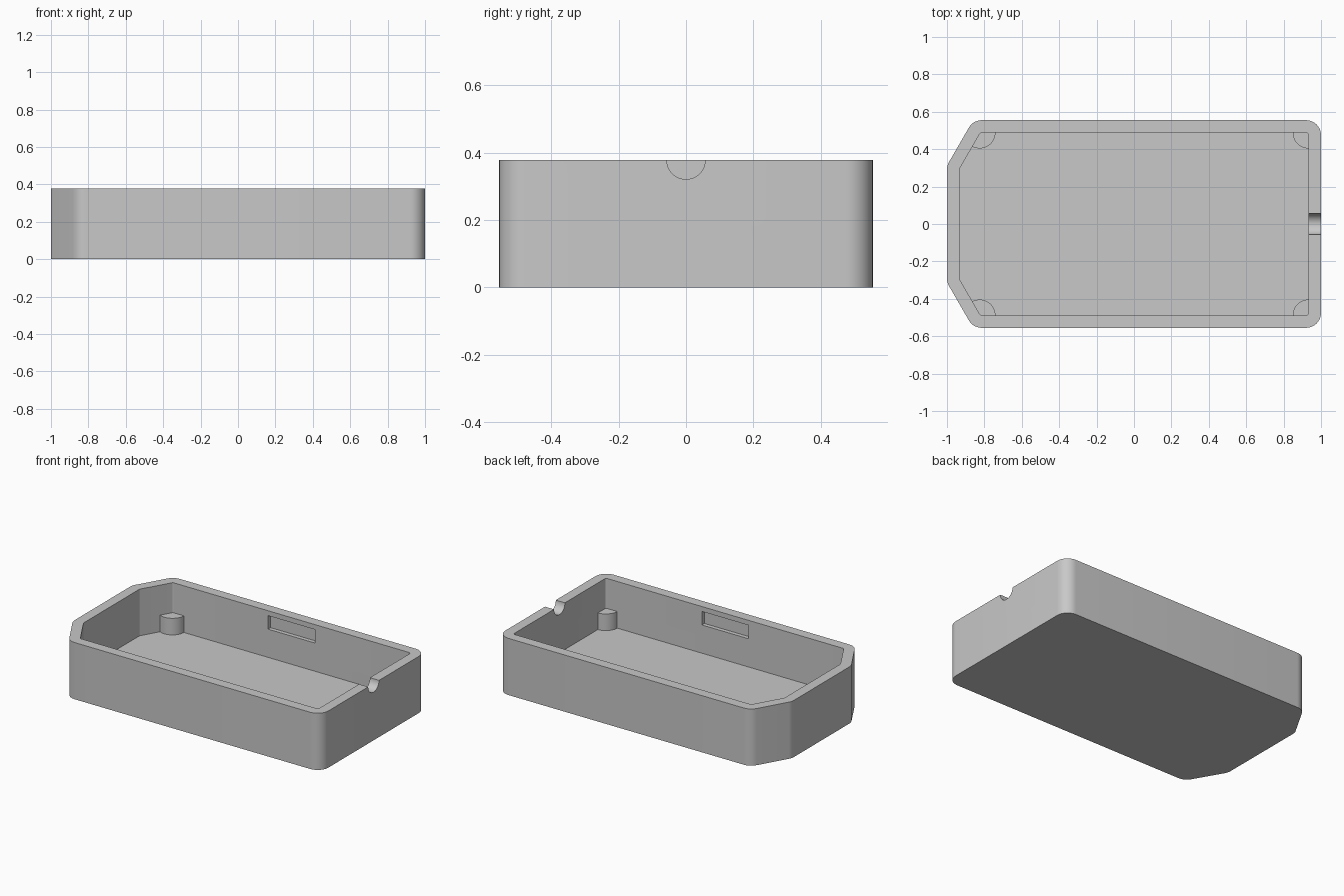
import bpy
import bmesh
import math
from mathutils import Vector, Matrix

if "Cube" in bpy.data.objects:
    bpy.data.objects.remove(bpy.data.objects["Cube"])

HEIGHT, WALL, FLOOR, RADIUS = 0.378, 0.067, 0.067, 0.08
HALF_Y = 0.555
POST_TOP = 0.178
INNER_X, INNER_Y = 1 - WALL, HALF_Y - WALL

grey = bpy.data.materials.new("plain grey")
grey.use_nodes = True
grey.diffuse_color = (0.58, 0.58, 0.58, 1)
grey.node_tree.nodes["Principled BSDF"].inputs["Base Color"].default_value = grey.diffuse_color

# Sharp corners of the case plan, counter-clockwise
CORNERS = [Vector(c) for c in ((1, -HALF_Y), (1, HALF_Y), (-0.86, HALF_Y),
                               (-1, 0.3125), (-1, -0.3125), (-0.86, -HALF_Y))]


def rounded_outline(inset, steps=10):
    """Filleted plan, moved inward by inset with concentric corner arcs."""
    points = []
    for i, corner in enumerate(CORNERS):
        before = (corner - CORNERS[i - 1]).normalized()
        after = (CORNERS[(i + 1) % len(CORNERS)] - corner).normalized()
        turn = math.acos(before.dot(after))
        centre = corner + (after - before).normalized() * RADIUS / math.cos(turn / 2)
        start = math.atan2(-before.x, before.y)
        for k in range(steps + 1):
            a = start + turn * k / steps
            points.append(centre + (RADIUS - inset) * Vector((math.cos(a), math.sin(a))))
    return points


def finish(name, bm):
    bmesh.ops.recalc_face_normals(bm, faces=bm.faces)
    mesh = bpy.data.meshes.new(name)
    bm.to_mesh(mesh)
    bm.free()
    mesh.materials.append(grey)
    obj = bpy.data.objects.new(name, mesh)
    bpy.context.collection.objects.link(obj)
    return obj


def prism(name, inset, z0, z1):
    bm = bmesh.new()
    base = bm.faces.new([bm.verts.new((p.x, p.y, z0)) for p in rounded_outline(inset)])
    top = bmesh.ops.extrude_face_region(bm, geom=[base])["geom"]
    bmesh.ops.translate(bm, vec=(0, 0, z1 - z0),
                        verts=[v for v in top if isinstance(v, bmesh.types.BMVert)])
    return finish(name, bm)


def cylinder(name, centre, radius, depth, along_x=False):
    matrix = Matrix.Translation(centre)
    if along_x:
        matrix = matrix @ Matrix.Rotation(math.pi / 2, 4, "Y")
    bm = bmesh.new()
    bmesh.ops.create_cone(bm, cap_ends=True, segments=48, radius1=radius,
                          radius2=radius, depth=depth, matrix=matrix)
    return finish(name, bm)


def box(name, centre, size):
    bm = bmesh.new()
    bmesh.ops.create_cube(bm, size=1,
                          matrix=Matrix.Translation(centre) @ Matrix.Diagonal((*size, 1)))
    return finish(name, bm)


def activate(obj):
    bpy.ops.object.select_all(action="DESELECT")
    obj.select_set(True)
    bpy.context.view_layer.objects.active = obj


def cut(obj, tool, operation="DIFFERENCE"):
    """Apply a boolean and discard the tool."""
    mod = obj.modifiers.new("cut", "BOOLEAN")
    mod.operation, mod.object, mod.solver = operation, tool, "EXACT"
    activate(obj)
    bpy.ops.object.modifier_apply(modifier=mod.name)
    bpy.data.objects.remove(tool)


# Open tray with a hollow interior
case = prism("case_shell", 0, 0, HEIGHT)
cut(case, prism("cavity", WALL, FLOOR, HEIGHT + 0.1))

# Half-round cable notch in the square end
cut(case, cylinder("notch", (1, 0, HEIGHT), 0.057, 0.3, along_x=True))

# Shallow latch slots inside both long walls
for side in (1, -1):
    cut(case, box("slot", (0.052, side * INNER_Y, 0.3), (0.345, 0.054, 0.09)))

# Corner support posts, trimmed so they merge into the walls
parts = [case]
for end, x in (("square", INNER_X), ("angled", -0.825)):
    for side, label in ((1, "back"), (-1, "front")):
        z0 = FLOOR / 2
        post = cylinder(f"{label}_{end}_end_post", (x, side * INNER_Y, (z0 + POST_TOP) / 2),
                        0.084, POST_TOP - z0)
        cut(post, prism("trim", WALL / 2, 0, HEIGHT), "INTERSECT")
        parts.append(post)

for part in parts:
    activate(part)
    bpy.ops.object.shade_smooth_by_angle(angle=math.radians(25))
